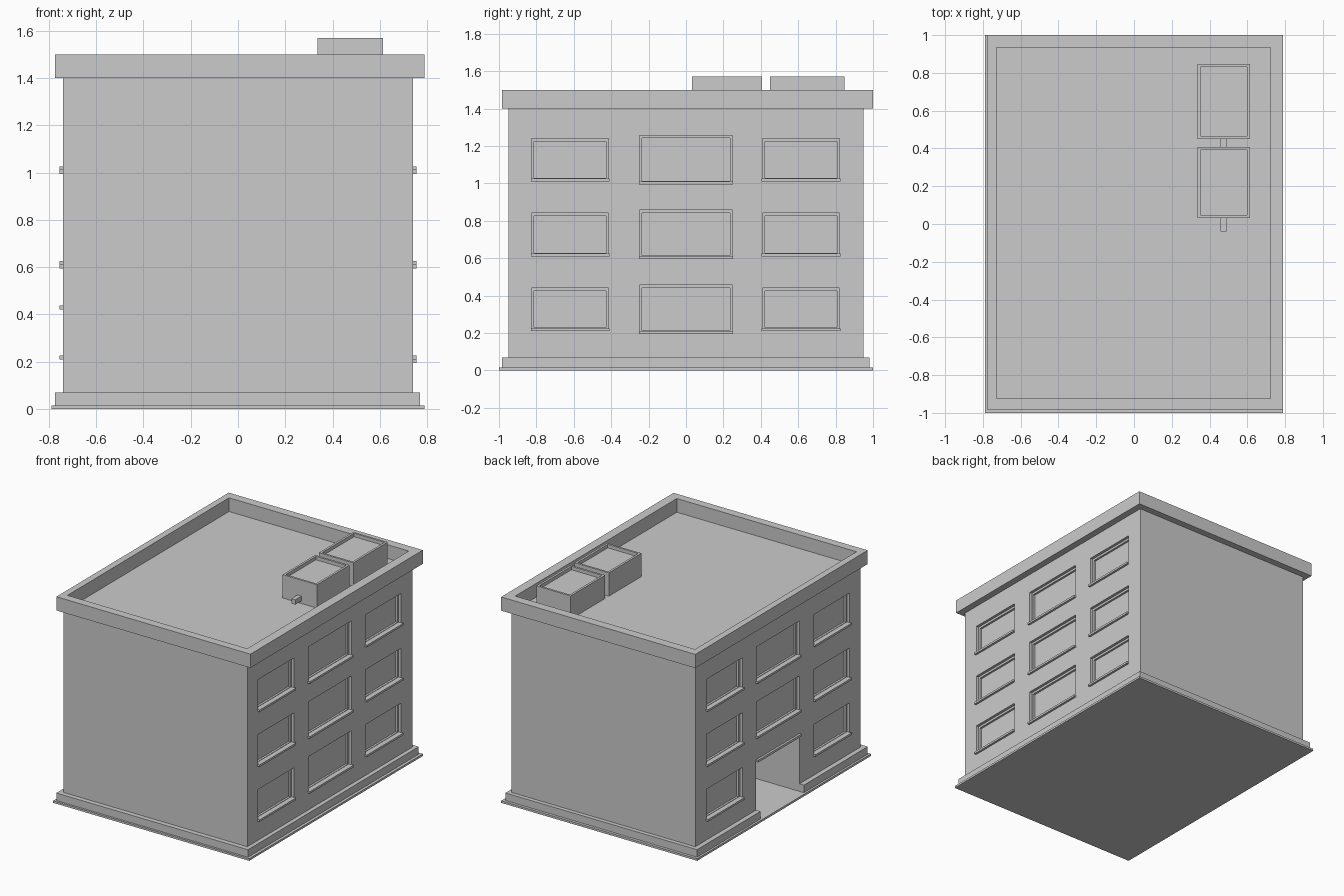
import bpy, bmesh
from mathutils import Vector

if "Cube" in bpy.data.objects:
    bpy.data.objects.remove(bpy.data.objects["Cube"])


def boxes(name, spans, hidden=False):
    """One object made of axis-aligned boxes given as (x0, x1, y0, y1, z0, z1)."""
    bm = bmesh.new()
    for x0, x1, y0, y1, z0, z1 in spans:
        vs = bmesh.ops.create_cube(bm, size=1)["verts"]
        for v in vs:
            v.co = Vector((x1 if v.co.x > 0 else x0,
                           y1 if v.co.y > 0 else y0,
                           z1 if v.co.z > 0 else z0))
    me = bpy.data.meshes.new(name)
    bm.to_mesh(me)
    bm.free()
    ob = bpy.data.objects.new(name, me)
    bpy.context.collection.objects.link(ob)
    if hidden:
        ob.hide_render = True
        ob.hide_viewport = True
        ob.display_type = 'WIRE'
    return ob


def cut(ob, cutter):
    m = ob.modifiers.new("cut", 'BOOLEAN')
    m.operation = 'DIFFERENCE'
    m.solver = 'EXACT'
    m.object = cutter


def on_side(side, a, b):
    """x range between two distances from the centre on the given side."""
    return (a, b) if side > 0 else (-b, -a)


WALL = 0.74

# window layout: (centre y, half width, bottom, top) of the ground floor
columns = [(-0.62, 0.21, 0.21, 0.44), (0.0, 0.252, 0.195, 0.457), (0.615, 0.21, 0.21, 0.44)]
recesses, panes, sills = [], [], []
for side in (1, -1):
    for floor in range(3):
        for y, hw, z0, z1 in columns:
            if side < 0 and floor == 0 and y == 0.0:
                continue  # the doorway takes this place
            z0, z1 = z0 + 0.4 * floor, z1 + 0.4 * floor
            w = hw - 0.004
            recesses.append((*on_side(side, WALL - 0.02, 0.85), y - w, y + w, z0 + 0.008, z1))
            w = hw - 0.018
            panes.append((*on_side(side, WALL - 0.035, 0.85), y - w, y + w, z0 + 0.018, z1 - 0.016))
            sills.append((*on_side(side, WALL - 0.03, 0.756), y - hw, y + hw, z0, z0 + 0.015))

recess_cutter = boxes("window_recess_cutter", recesses, True)
pane_cutter = boxes("window_pane_cutter", panes, True)
door_cutter = boxes("doorway_cutter", [(-0.9, -0.24, -0.25, 0.25, -0.1, 0.435)], True)

# walls with stepped window recesses and a doorway
walls = boxes("walls", [(-WALL, WALL, -0.95, 0.95, 0.015, 1.4)])
for c in (recess_cutter, pane_cutter, door_cutter):
    cut(walls, c)
boxes("window_sills", sills)
boxes("door_lintel", [(-0.756, -0.72, -0.25, 0.25, 0.42, 0.437)])

# base
boxes("ground_slab", [(-0.79, 0.79, -1, 1, 0, 0.015)])
plinth = boxes("plinth", [(-0.775, 0.77, -0.985, 0.98, 0.015, 0.07)])
cut(plinth, door_cutter)

# roof parapet
parapet = boxes("parapet", [(-0.775, 0.79, -0.985, 1.0, 1.4, 1.5)])
cut(parapet, boxes("parapet_cutter", [(-0.727, 0.722, -0.925, 0.935, 1.3, 1.6)], True))

# rooftop units with sunken tops, and their ducts
for i, (y0, y1) in enumerate([(0.032, 0.407), (0.45, 0.847)]):
    unit = boxes(f"roof_unit_{i + 1}", [(0.337, 0.614, y0, y1, 1.395, 1.57)])
    cut(unit, boxes(f"roof_unit_cutter_{i + 1}",
                    [(0.353, 0.598, y0 + 0.015, y1 - 0.015, 1.545, 1.7)], True))
    start = -0.04 if i == 0 else 0.4
    boxes(f"roof_duct_{i + 1}", [(0.458, 0.49, start, y0 + 0.01, 1.42, 1.455)])
